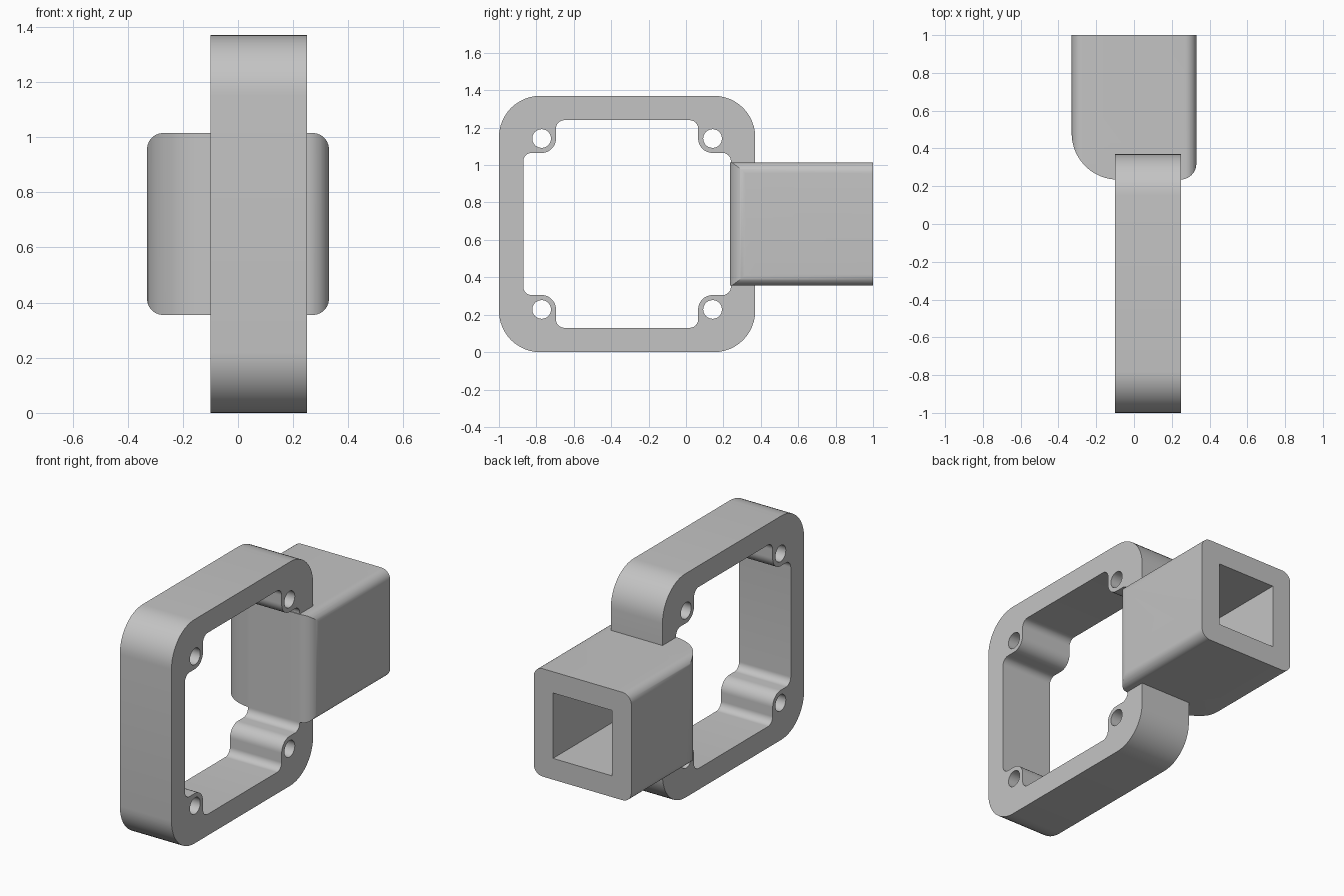
import bpy, bmesh, math
from mathutils import Matrix, Vector

if "Cube" in bpy.data.objects:
    bpy.data.objects.remove(bpy.data.objects["Cube"])

# One plain material
GREY = (0.55, 0.55, 0.55, 1)
mat = bpy.data.materials.new("light grey")
mat.use_nodes = True
mat.diffuse_color = GREY
mat.node_tree.nodes["Principled BSDF"].inputs["Base Color"].default_value = GREY


def fillet(corners, steps=12):
    """Round each square corner (u, v, radius) of an outline."""
    pts = []
    for i, (u, v, r) in enumerate(corners):
        p = Vector((u, v))
        if r == 0:
            pts.append(p)
            continue
        back = (Vector(corners[i - 1][:2]) - p).normalized()
        ahead = (Vector(corners[(i + 1) % len(corners)][:2]) - p).normalized()
        mid = p + r * (back + ahead)
        for k in range(steps + 1):
            t = math.pi / 2 * k / steps
            pts.append(mid - r * (ahead * math.cos(t) + back * math.sin(t)))
    return pts


def circle(u, v, r, n=32):
    return [Vector((u + r * math.cos(2 * math.pi * i / n),
                    v + r * math.sin(2 * math.pi * i / n))) for i in range(n)]


def prism(name, loops, half_depth, axes, centre):
    """Extrude outlines (the inner ones become holes) along the third axis."""
    curve = bpy.data.curves.new(name, 'CURVE')
    curve.dimensions = '2D'
    curve.fill_mode = 'BOTH'
    curve.extrude = half_depth
    for loop in loops:
        spline = curve.splines.new('POLY')
        spline.points.add(len(loop) - 1)
        for point, p in zip(spline.points, loop):
            point.co = (p.x, p.y, 0, 1)
        spline.use_cyclic_u = True
    temp = bpy.data.objects.new(name + "_outline", curve)
    bpy.context.collection.objects.link(temp)
    bpy.context.view_layer.update()
    mesh = bpy.data.meshes.new_from_object(
        temp.evaluated_get(bpy.context.evaluated_depsgraph_get()))
    bpy.data.objects.remove(temp)
    bm = bmesh.new()
    bm.from_mesh(mesh)
    bmesh.ops.remove_doubles(bm, verts=bm.verts, dist=1e-5)
    turn = Matrix([Vector(a) for a in axes]).transposed().to_4x4()
    bm.transform(Matrix.Translation(centre) @ turn)
    bmesh.ops.recalc_face_normals(bm, faces=bm.faces)
    bm.to_mesh(mesh)
    bm.free()
    mesh.name = name
    mesh.materials.clear()
    mesh.materials.append(mat)
    obj = bpy.data.objects.new(name, mesh)
    bpy.context.collection.objects.link(obj)
    return obj


def combine(obj, other, operation):
    mod = obj.modifiers.new(operation.lower(), 'BOOLEAN')
    mod.operation = operation
    mod.solver = 'EXACT'
    mod.object = other
    bpy.ops.object.select_all(action='DESELECT')
    bpy.context.view_layer.objects.active = obj
    obj.select_set(True)
    bpy.ops.object.modifier_apply(modifier=mod.name)
    bpy.data.objects.remove(other)


X, Y, Z = (1, 0, 0), (0, 1, 0), (0, 0, 1)
MID_Z = 0.685

# Square frame with rounded corners, four screw bosses and screw holes
outer, inner, holes = [], [], []
for q in range(4):
    rot = Matrix.Rotation(q * math.pi / 2, 2)

    def add(target, u, v, r):
        target.append((*(rot @ Vector((u, v))), r))
    add(outer, 0.685, 0.685, 0.22)
    add(inner, 0.555, 0.38, 0.045)
    add(inner, 0.38, 0.38, 0.077)
    add(inner, 0.38, 0.555, 0.045)
    holes.append(circle(*(rot @ Vector((0.457, 0.457))), 0.05))
frame = prism("frame", [fillet(outer), fillet(inner)] + holes,
              0.175, (Y, Z, X), (0.075, -0.315, MID_Z))

# Socket arm: plan outline crossed with a rounded square section
arm = prism("socket_arm", [fillet([(0.33, 1, 0), (-0.33, 1, 0),
                                   (-0.33, 0.235, 0.245), (0.33, 0.235, 0.085)], 20)],
            0.33, (X, Y, Z), (0, 0, MID_Z))
h = 0.33
section = prism("arm_section", [fillet([(h, h, 0.06), (-h, h, 0.06),
                                        (-h, -h, 0.06), (h, -h, 0.06)])],
                1.5, (Z, X, Y), (0, 0.5, MID_Z))
combine(arm, section, 'INTERSECT')

# Join the arm to the frame, then cut the square socket in its end
combine(frame, arm, 'UNION')
b = 0.2
bore = prism("socket_bore", [fillet([(b, b, 0), (-b, b, 0), (-b, -b, 0), (b, -b, 0)])],
             0.4, (Z, X, Y), (0, 0.78, MID_Z))
combine(frame, bore, 'DIFFERENCE')
frame.name = "frame_with_socket_arm"
bpy.ops.object.shade_smooth_by_angle(angle=math.radians(30))
